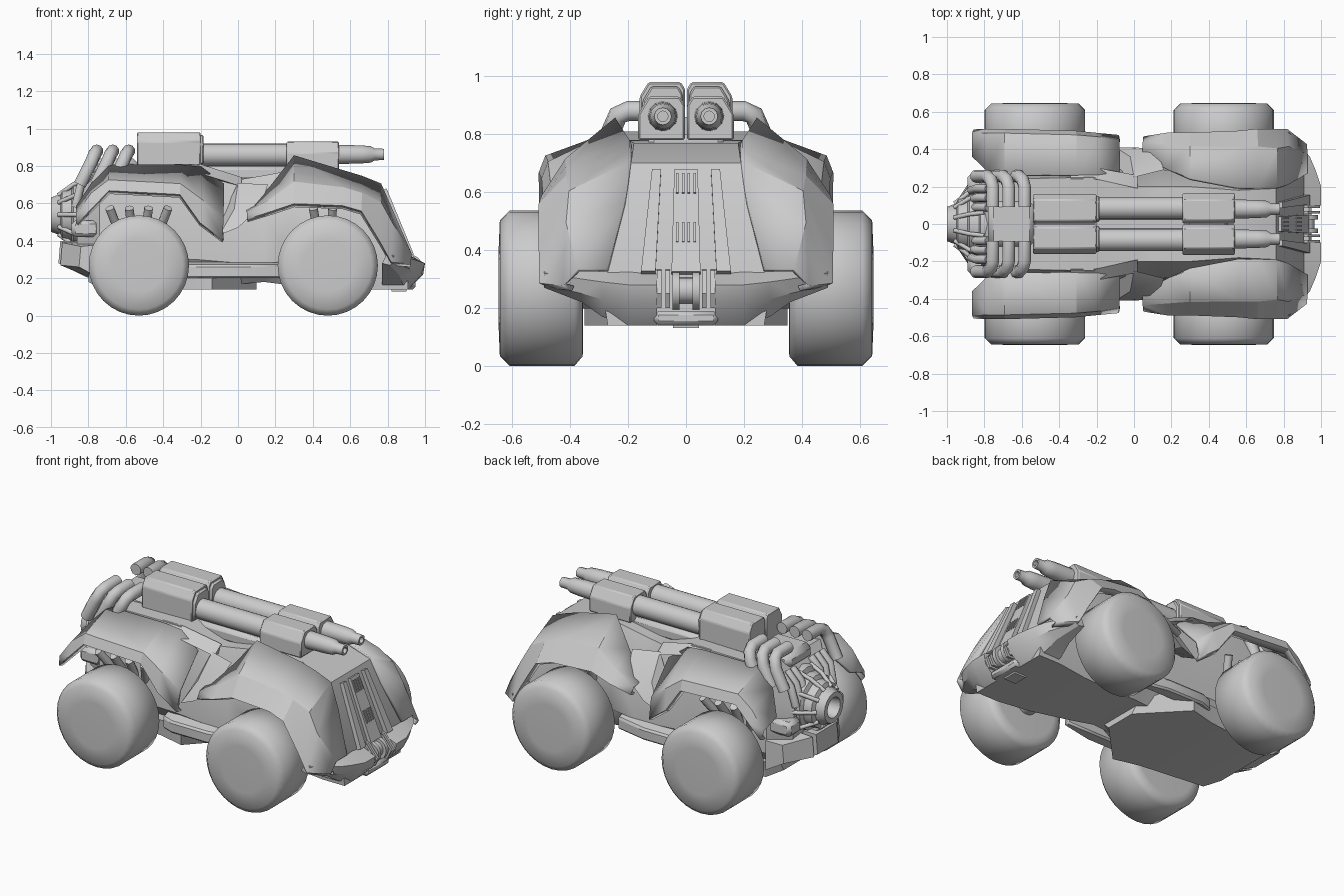
import bpy, bmesh, math
from mathutils import Vector

cube = bpy.data.objects.get("Cube")
if cube:
    bpy.data.objects.remove(cube, do_unlink=True)

grey = bpy.data.materials.new("plain grey")
grey.use_nodes = True
grey.diffuse_color = (0.6, 0.6, 0.6, 1)
grey.node_tree.nodes["Principled BSDF"].inputs["Base Color"].default_value = (0.6, 0.6, 0.6, 1)


def finish(name, bm, mirror=False, bevel=0, thick=0, angle=30):
    bmesh.ops.recalc_face_normals(bm, faces=bm.faces)
    me = bpy.data.meshes.new(name)
    bm.to_mesh(me)
    bm.free()
    me.materials.append(grey)
    ob = bpy.data.objects.new(name, me)
    bpy.context.collection.objects.link(ob)
    if thick:
        m = ob.modifiers.new("Thickness", "SOLIDIFY")
        m.thickness, m.offset = thick, 0
    if bevel:
        m = ob.modifiers.new("Bevel", "BEVEL")
        m.width, m.segments, m.limit_method = bevel, 1, "ANGLE"
    if mirror:
        ob.modifiers.new("Mirror", "MIRROR").use_axis = (False, True, False)
    bpy.ops.object.select_all(action="DESELECT")
    ob.select_set(True)
    bpy.context.view_layer.objects.active = ob
    bpy.ops.object.shade_smooth_by_angle(angle=math.radians(angle))


def loft(name, rings, closed=True, **opts):
    """Skin a row of equal point rings; closed rings get end caps."""
    bm = bmesh.new()
    rows = [[bm.verts.new(p) for p in ring] for ring in rings]
    n = len(rows[0])
    for a, b in zip(rows, rows[1:]):
        for i in range(n if closed else n - 1):
            j = (i + 1) % n
            bm.faces.new((a[i], a[j], b[j], b[i]))
    if closed:
        bm.faces.new(rows[0])
        bm.faces.new(rows[-1])
    finish(name, bm, **opts)


def box(name, x, y, z, **opts):
    ring = [(y[0], z[0]), (y[1], z[0]), (y[1], z[1]), (y[0], z[1])]
    loft(name, [[(a, *p) for p in ring] for a in x], **opts)


def full_loft(name, rows, **opts):
    """Loft of half sections (x, then y-z points) completed on both sides."""
    loft(name, [[(x, y, z) for y, z in half] + [(x, -y, z) for y, z in reversed(half)]
                for x, *half in rows], **opts)


def turned(name, profile, cy, cz, axis="x", sides=20, **opts):
    """Rings of (position, radius) around an x or y axis."""
    rings = []
    for pos, r in profile:
        ring = []
        for i in range(sides):
            t = math.tau * i / sides
            u, v = r * math.cos(t), r * math.sin(t)
            ring.append((pos, cy + u, cz + v) if axis == "x" else (cy + u, pos, cz + v))
        rings.append(ring)
    loft(name, rings, **opts)


def pipe(name, points, radius, mirror=True):
    """Round tube through a few points."""
    pts = [Vector(p) for p in points]
    rings = []
    for i, p in enumerate(pts):
        d = (pts[min(i + 1, len(pts) - 1)] - pts[max(i - 1, 0)]).normalized()
        u = d.cross(Vector((1, 0, 0.01))).normalized()
        v = d.cross(u)
        rings.append([p + radius * (u * math.cos(k * math.tau / 10) + v * math.sin(k * math.tau / 10))
                      for k in range(10)])
    loft(name, rings, mirror=mirror, angle=60)


# Main hull
full_loft("hull", [
    (-.86, (.16, .26), (.20, .35), (.18, .58), (.14, .66)),
    (-.74, (.20, .18), (.28, .30), (.28, .62), (.24, .80)),
    (-.22, (.22, .17), (.30, .30), (.29, .60), (.25, .81)),
    (.02, (.18, .17), (.30, .28), (.29, .52), (.20, .73)),
    (.14, (.18, .18), (.30, .28), (.29, .52), (.20, .75)),
    (.30, (.20, .16), (.30, .30), (.28, .58), (.20, .78)),
    (.56, (.24, .14), (.28, .33), (.27, .58), (.18, .77)),
    (.76, (.27, .14), (.28, .33), (.25, .55), (.19, .70)),
    (.91, (.27, .14), (.28, .20), (.28, .28), (.27, .33)),
])
# Belly pan with an arrow-shaped front
full_loft("belly_pan", [
    (-.80, (.20, .18), (.24, .26)),
    (-.72, (.26, .14), (.28, .24)),
    (-.30, (.31, .14), (.32, .24)),
    (-.14, (.35, .14), (.35, .24)),
    (.10, (.10, .14), (.20, .24)),
])


# Armour over the wheels: inner edge, shoulder, upper lip, lower lip
def fender(name, rows):
    rings = []
    for x, a, b, c in rows:
        lip = (c[0] - .03, c[1] - .012)
        rings.append([(x, *p) for p in (a, b, c, lip)])
    loft(name, rings, closed=False, mirror=True, thick=.018, angle=16)


fender("front_fender", [
    (.05, (.36, .56), (.43, .55), (.46, .52)),
    (.18, (.29, .69), (.42, .62), (.48, .56)),
    (.30, (.24, .85), (.41, .71), (.48, .60)),
    (.56, (.19, .77), (.41, .68), (.49, .59)),
    (.66, (.19, .74), (.41, .65), (.50, .56)),
    (.76, (.19, .70), (.40, .60), (.50, .40)),
    (.82, (.21, .56), (.41, .49), (.50, .29)),
    (.92, (.27, .33), (.37, .33), (.42, .28)),
])
fender("rear_fender", [
    (-.86, (.36, .58), (.48, .54), (.50, .50)),
    (-.78, (.28, .70), (.48, .65), (.50, .58)),
    (-.69, (.26, .80), (.48, .72), (.50, .67)),
    (-.31, (.26, .80), (.47, .70), (.49, .65)),
    (-.20, (.26, .79), (.46, .62), (.48, .50)),
    (-.08, (.27, .70), (.44, .52), (.47, .41)),
])
# Joining panel and swept fin between the wheel covers
loft("side_panel", [
    [(-.10, .41, .43), (.0, .41, .47), (.0, .30, .50), (-.10, .28, .50)],
    [(-.02, .36, .57), (.12, .40, .58), (.16, .29, .70), (.0, .25, .71)],
], mirror=True)
loft("side_fin", [
    [(-.34, .24, .79), (-.34, .28, .79), (-.34, .24, .81)],
    [(-.20, .23, .75), (-.20, .30, .76), (-.20, .24, .81)],
    [(.02, .19, .69), (.02, .26, .69), (.02, .19, .74)],
], mirror=True)

# Front bumper and centre tow gear
bumper = []
for y, *profile in [
    (.10, (.88, .33), (1.0, .28), (.99, .22), (.91, .14), (.78, .14)),
    (.20, (.88, .34), (1.0, .28), (.98, .22), (.91, .14), (.78, .14)),
    (.29, (.88, .34), (.97, .29), (.95, .23), (.88, .17), (.77, .17)),
    (.36, (.87, .34), (.94, .30), (.92, .25), (.86, .22), (.77, .23)),
    (.49, (.80, .34), (.83, .32), (.83, .28), (.81, .27), (.77, .28)),
]:
    bumper.append([(x, y, z) for x, z in profile])
loft("front_bumper", bumper, mirror=True)
box("bumper_bridge", (.8, .95), (-.11, .11), (.14, .19), bevel=.015)
box("skid_tab", (.82, .90), (-.045, .045), (.13, .145))
for y in (-.035, .035):
    turned("tow_ring", [(y - .012, .065), (y + .012, .065)], .92, .26, axis="y")
turned("tow_drum", [(-.03, .045), (.03, .045)], .92, .26, axis="y")
for y in (.055, .085):
    loft("tow_bracket", [[(.86, a, .34), (.93, a, .33), (.995, a, .25), (.97, a, .20), (.86, a, .20)]
                         for a in (y, y + .015)], mirror=True)


# Strips that follow the slope of the nose
def nose_strip(name, y_top, y_low, rise, span=(0, 1), mirror=True):
    def at(t, lift):
        return .765 + .155 * t + lift, .695 - .375 * t + lift * .4
    rings = []
    for t in span:
        lo, hi = at(t, -.02), at(t, rise)
        a, b = [p + (q - p) * t for p, q in zip(y_top, y_low)]
        rings.append([(lo[0], a, lo[1]), (lo[0], b, lo[1]), (hi[0], b, hi[1]), (hi[0], a, hi[1])])
    loft(name, rings, mirror=mirror)


nose_strip("nose_side_rail", (.085, .115), (.105, .155), .02, (.06, 1))
nose_strip("nose_centre_strip", (-.04, .04), (-.05, .05), .015, (.06, 1), False)
for low in (.1, .55):
    for y in (.01, .03):
        nose_strip("nose_vent", (y - .004, y + .004), (y - .004, y + .004), .02, (low, low + .18))


# Twin guns: chamfered housings along the roof
def housing(name, x0, x1, y0, y1, z0, z1, cut):
    ring = [(y0, z0), (y1, z0), (y1, z1 - cut), (y1 - cut * .6, z1), (y0 + cut * .3, z1), (y0, z1 - cut * .5)]
    loft(name, [[(x, *p) for p in ring] for x in (x0, x1)], mirror=True, bevel=.006)


housing("gun_breech", -.54, -.20, .003, .16, .80, .98, .05)
housing("breech_cap", -.25, -.185, .012, .15, .81, .965, .05)
housing("gun_sleeve", .26, .54, .004, .165, .78, .93, .06)
turned("gun_barrel", [(-.22, .06), (.28, .06)], .085, .86, mirror=True)
box("barrel_spine", (-.2, .3), (-.05, .05), (.80, .86))
box("gun_cradle", (-.5, .5), (-.13, .13), (.72, .80), bevel=.02)
turned("gun_muzzle", [(.52, .052), (.66, .048), (.71, .044), (.73, .032), (.78, .030), (.78, .018), (.70, .018)],
       .08, .862, sides=12, mirror=True)

# Exhaust pipes bending over the rear shoulders
for i in range(3):
    x = -.585 - .085 * i
    pipe("exhaust_pipe", [(x, .09, .88), (x, .20, .88), (x - .01, .235, .865),
                          (x - .03, .255, .82), (x - .09, .255, .70)], .035)
box("exhaust_manifold", (-.78, -.53), (-.12, .12), (.74, .84), bevel=.03)
for i in range(3):
    pipe("rear_pipe", [(-.78, .09 + .05 * i, .76), (-.84, .09 + .05 * i, .70), (-.87, .08 + .05 * i, .58)], .023)

# Stepped jet nozzle with ribs
steps = [(-.74, .22), (-.82, .20), (-.83, .17), (-.88, .165), (-.89, .14), (-.94, .135),
         (-.95, .11), (-1.0, .092), (-1.0, .062), (-.92, .05)]
turned("jet_nozzle", steps, 0, .54, sides=16)
for i in range(10):
    t = math.tau * i / 10
    cy, cz = math.cos(t), math.sin(t)
    pipe("nozzle_rib", [(-.80, .2 * cy, .54 + .2 * cz), (-.88, .17 * cy, .54 + .17 * cz),
                        (-.96, .11 * cy, .54 + .11 * cz)], .012, mirror=False)

# Rear bumper and blocks
loft("rear_bumper", [
    [(-.96, y, .28), (-.95, y, .40), (-.78, y, .40), (-.74, y, .18), (-.82, y, .21)]
    for y in (-.10, .10)])
loft("rear_bumper_wing", [
    [(-.95, .12, .27), (-.94, .12, .39), (-.76, .12, .40), (-.76, .12, .19)],
    [(-.85, .27, .26), (-.84, .27, .37), (-.74, .29, .38), (-.74, .29, .20)]], mirror=True)
box("rear_block", (-.89, -.74), (.15, .27), (.42, .51), mirror=True, bevel=.02)

# Sills between the wheels
loft("side_sill", [
    [(x, .28, .20), (x, y, .20), (x, y, .27), (x, .28, .29)]
    for x, y in ((-.28, .33), (-.2, .36), (.04, .36), (.24, .32))], mirror=True, bevel=.01)

# Wheels, axles and suspension
for side, x, stubs in (("rear", -.53, (-.12, -.04, .04, .12)), ("front", .48, (-.06, .02))):
    turned(side + "_wheel", [(.355, .2), (.357, .235), (.385, .268), (.61, .268), (.643, .235), (.647, .14)],
           x, .268, axis="y", sides=32, mirror=True, angle=50)
    turned(side + "_axle", [(.2, .07), (.38, .07)], x, .268, axis="y", mirror=True)
    for dx in stubs:
        pipe(side + "_damper", [(x + dx * .8, .27, .42), (x + dx * 1.3, .37, .575)], .024)
